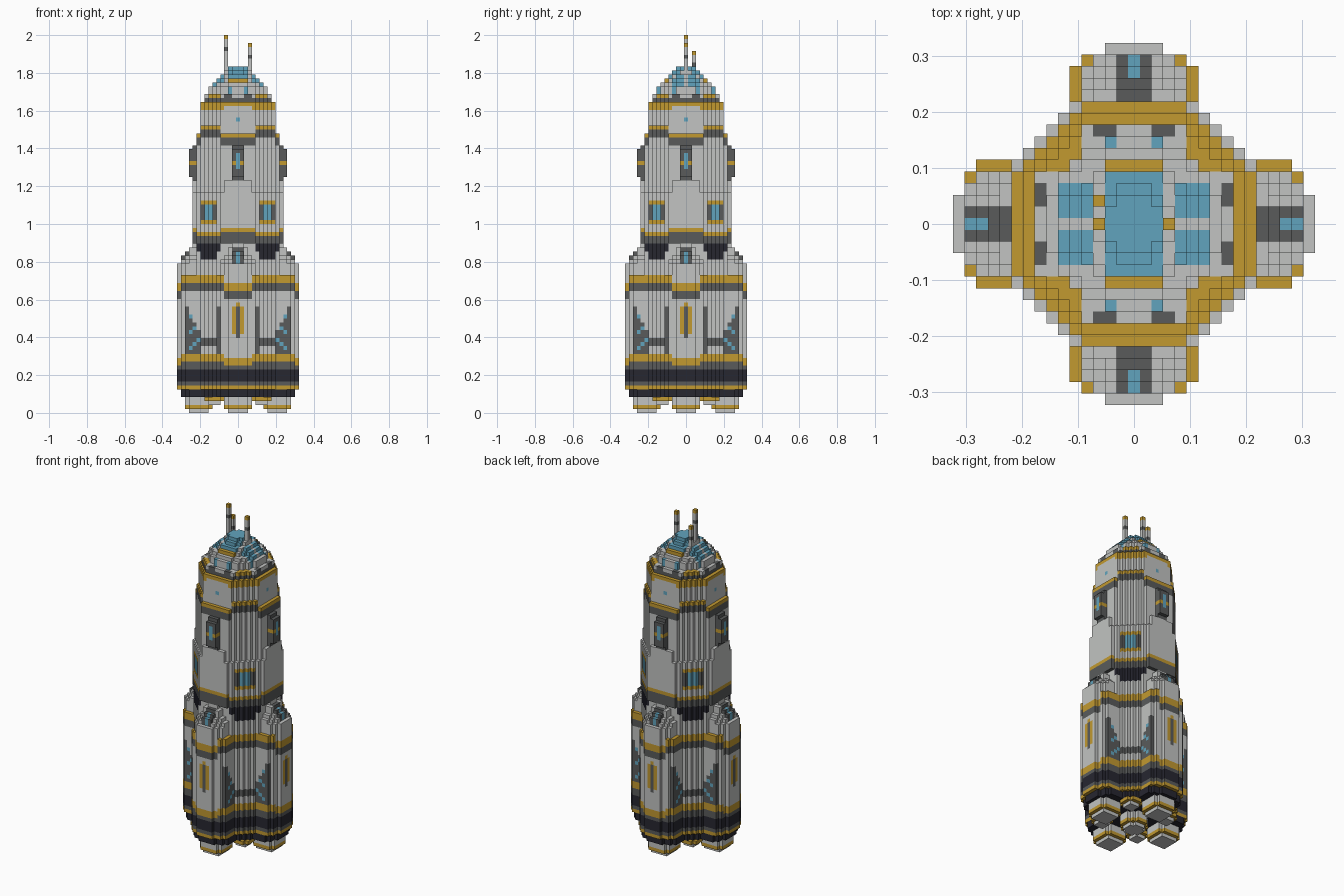
import bpy
import bmesh
from mathutils import Vector

if "Cube" in bpy.data.objects:
    bpy.data.objects.remove(bpy.data.objects["Cube"], do_unlink=True)

U = 1 / 48  # edge of one block


def make_material(name, rgb):
    m = bpy.data.materials.new(name)
    m.use_nodes = True
    m.diffuse_color = (*rgb, 1)
    m.node_tree.nodes["Principled BSDF"].inputs["Base Color"].default_value = (*rgb, 1)
    return m


MATS = [make_material("light grey hull", (0.54, 0.55, 0.54)),
        make_material("dark grey trim", (0.1, 0.105, 0.105)),
        make_material("navy plating", (0.02, 0.02, 0.03)),
        make_material("yellow stripe", (0.54, 0.32, 0.03)),
        make_material("blue glass", (0.12, 0.37, 0.51))]
HULL, DARK, NAVY, YELLOW, BLUE = range(5)
AXES = [Vector(v) for v in ((1, 0, 0), (0, 1, 0), (0, 0, 1))]


def build(name, cells):
    """Skin a dictionary of block -> colour with its exposed square faces."""
    bm = bmesh.new()
    corners = {}

    def corner(p):
        key = tuple(round(c * 2) for c in p)
        if key not in corners:
            corners[key] = bm.verts.new(p * U)
        return corners[key]

    for (x, y, z), colour in cells.items():
        centre = Vector((x, y, z + 0.5))
        for i, axis in enumerate(AXES):
            a, b = AXES[(i + 1) % 3] / 2, AXES[(i + 2) % 3] / 2
            for sign in (1, -1):
                n = axis * sign
                if (x + int(n.x), y + int(n.y), z + int(n.z)) in cells:
                    continue
                c = centre + n / 2
                ring = [c - a - b, c + a - b, c + a + b, c - a + b][::sign]
                bm.faces.new([corner(p) for p in ring]).material_index = colour
    mesh = bpy.data.meshes.new(name)
    bm.to_mesh(mesh)
    bm.free()
    for m in MATS:
        mesh.materials.append(m)
    ob = bpy.data.objects.new(name, mesh)
    bpy.context.collection.objects.link(ob)


def part(name, z0, z1, inside, colour):
    """Fourfold part: rules use r (larger offset), t (smaller offset) and height."""
    cells = {}
    for z in range(z0, z1):
        for x in range(-15, 16):
            for y in range(-15, 16):
                t, r = sorted((abs(x), abs(y)))
                if inside(t, r, z):
                    cells[x, y, z] = colour(t, r, z, x, y)
    build(name, cells)


def octagon(t, r, a, s):
    return r <= a and t + r <= s


def pod(t, r, narrow=0):
    return r <= 15 and t <= {15: 2, 14: 4 - narrow}.get(r, 5 - narrow)


# Lower hull: octagonal core with four rounded side pods
def lower_shape(t, r, z):
    if z < 6:
        return octagon(t, r, 10, 14) or pod(t, r + 1)
    return octagon(t, r, 11, 15) or pod(t, r, int(z > 34))


def lower_colour(t, r, z, x, y):
    dip = 2 if t <= 3 and r >= 11 else 0
    if z == 6:
        return YELLOW
    if z <= 10:
        return DARK if z == 7 else NAVY
    if z <= 14 - dip // 2:
        return YELLOW if z >= 13 - dip // 2 else DARK
    if 31 <= z + dip <= 34:
        return YELLOW if z + dip >= 33 else DARK
    # slanted side panels with glass dashes
    if t == 5 and 9 <= r <= 13 and z <= 16 + 2 * (r - 8):
        return BLUE if r in (10, 11, 12) and (z + r) % 4 == 0 else DARK
    # round hatch in each valley
    if t >= 6 and z in (17, 18):
        return DARK
    # upright slot on each pod
    if r == 15 and t <= 1 and 19 <= z <= 27:
        if t == 0:
            return DARK if z < 27 else YELLOW
        return YELLOW if 20 <= z <= 26 else HULL
    return HULL


part("lower_hull", 4, 38, lower_shape, lower_colour)

# Stepped caps on the side pods, with a sloped porthole housing
CAP = {38: 14, 39: 13, 40: 12, 41: 12, 42: 11}


def cap_shape(t, r, z):
    if octagon(t, r, 11, 15) and r < 11:
        return False
    housing = t <= 1 and 11 <= r <= 14 and z <= min(41, 53 - r)
    return housing or (r <= CAP[z] and pod(t, r + 15 - CAP[z], 1) and t <= CAP[z] - 10)


def cap_colour(t, r, z, x, y):
    if t <= 1 and r >= 11 and z <= 41:
        return BLUE if t == 0 and r >= 13 else DARK
    return HULL


part("pod_caps", 38, 43, cap_shape, cap_colour)


# Upper hull: octagon stepping inwards
def upper_shape(t, r, z):
    a = 10 if z < 43 or z >= 59 else 11
    return octagon(t, r, a, 15 if z < 56 else 14)


def upper_colour(t, r, z, x, y):
    if t >= 5:
        if 39 <= z <= 40:
            return NAVY if t >= 6 else HULL
        if 41 <= z <= 42:
            return NAVY
        if z in (43, 44):
            return DARK
        if z == 45:
            return YELLOW
    elif 43 <= z <= 46:
        return YELLOW if z == 46 else DARK
    # corner windows
    if t >= 6 and t + r == 15 and 48 <= z <= 53:
        if z in (48, 53):
            return YELLOW
        return BLUE if r == 8 else DARK
    if z in (68, 69) and t <= 4:
        return DARK
    return HULL


part("upper_hull", 38, 70, upper_shape, upper_colour)


# Tall window housings on the four flat sides
def window_shape(t, r, z):
    return t <= 1 and 11 <= r <= (12 if 60 <= z <= 66 else 11)


def window_colour(t, r, z, x, y):
    if t == 0 and 62 <= z <= 65:
        return BLUE
    return YELLOW if z == 63 else DARK


part("side_windows", 59, 68, window_shape, window_colour)

# Nose: banded drum and stepped dome
DOME = {79: 8, 80: 8, 81: 7, 82: 7, 83: 6, 84: 5, 85: 4, 86: 3, 87: 2}


def nose_shape(t, r, z):
    if z < 73:
        return octagon(t, r, 10 if z < 71 else 9, 14)
    if z < 79:
        return octagon(t, r, 9, 13)
    if z <= 80:
        return octagon(t, r, 8, 12)
    return t * t + r * r <= (DOME[z] + 0.6) ** 2


def nose_colour(t, r, z, x, y):
    ax, ay = abs(x), abs(y)
    # wavy stripes
    if z < 73:
        if t <= 4:
            return YELLOW if z == 70 else HULL
        return YELLOW if z == 72 else DARK
    if z in (78, 79) and t <= 3:
        return YELLOW if z == 78 else DARK
    if t > 3 and 77 <= z <= 80:
        if z == 80:
            return YELLOW if t >= 5 else HULL
        return DARK if z == 79 else YELLOW
    if z == 80 and r == 8:
        return DARK if t in (2, 3) else HULL
    if z == 74 and t == 0:
        return BLUE
    # roof glass, its end stripes and the side panes
    if z >= 84 and ax <= 2:
        return BLUE if ay <= 4 else YELLOW
    if z >= 81 and 4 <= ax <= 6 and 1 <= ay <= 3:
        return BLUE
    if z >= 80 and ax == 2 and ay == 7:
        return BLUE
    return HULL


part("nose", 70, 88, nose_shape, nose_colour)


# Engine nozzles: large under the pods and centre, short ones between
def nozzle(name, cx, cy, z0, z1, radius):
    cells = {}
    for z in range(z0, z1):
        limit = radius - 0.8 if z == z0 else radius
        for x in range(-4, 5):
            for y in range(-4, 5):
                if x * x + y * y <= limit * limit:
                    cells[cx + x, cy + y, z] = YELLOW if z == z0 + 1 else HULL
    build(name, cells)


for label, cx, cy in (("centre", 0, 0), ("left", 10, 0), ("right", -10, 0),
                      ("front", 0, -10), ("back", 0, 10)):
    nozzle(label + "_nozzle", cx, cy, 0, 4, 3.65 if label != "centre" else 3.2)
for sx in (1, -1):
    for sy in (1, -1):
        nozzle("corner_nozzle", 6 * sx, 6 * sy, 2, 4, 2.3)

# Antennas with yellow tips
for x, y, top in ((-3, 0, 96), (3, 0, 94), (-3, 2, 92)):
    build("antenna", {(x, y, z): YELLOW if z == top - 1 else
                      DARK if z == top - 4 else HULL for z in range(85, top)})
